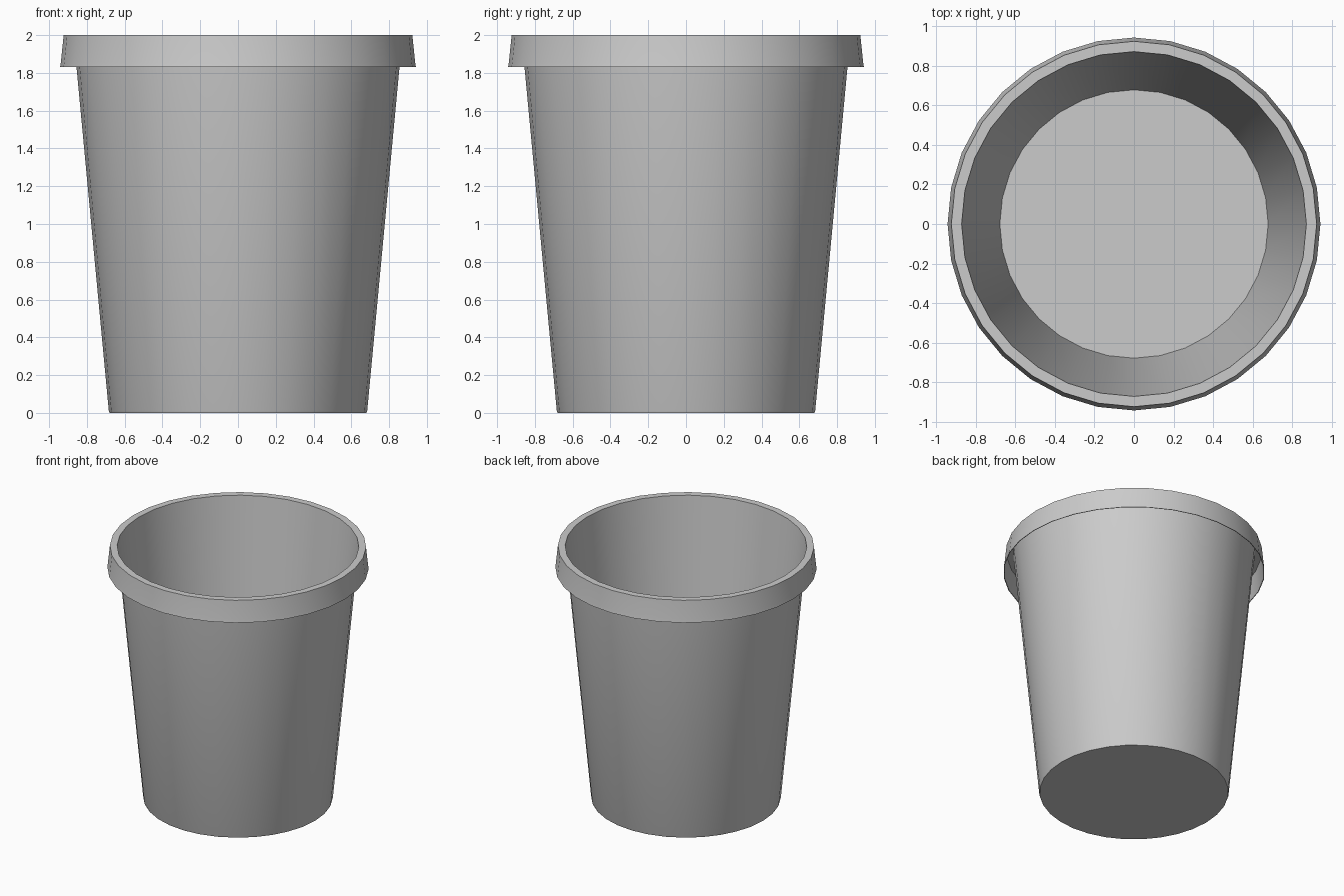
import bpy, bmesh, math

if "Cube" in bpy.data.objects:
    bpy.data.objects.remove(bpy.data.objects["Cube"])

SIDES = 32

# Thin-walled cup profile (radius, height): floor, inner wall, folded-over rim, outer wall, base
profile = [
    (0, 0.008), (0.678, 0.008), (0.871, 2.0),
    (0.923, 2.0), (0.938, 1.855), (0.942, 1.83),
    (0.937, 1.83), (0.933, 1.855), (0.918, 1.994),
    (0.873, 1.994), (0.855, 1.83), (0.684, 0.01), (0.680, 0), (0, 0),
]


def lathe(name, points):
    bm = bmesh.new()
    rings = []
    for r, z in points:
        if r == 0:
            rings.append([bm.verts.new((0, 0, z))] * SIDES)
        else:
            rings.append([bm.verts.new((r * math.cos(2 * math.pi * i / SIDES),
                                        r * math.sin(2 * math.pi * i / SIDES), z))
                          for i in range(SIDES)])
    for a, b in zip(rings, rings[1:]):
        for i in range(SIDES):
            j = (i + 1) % SIDES
            corners = list(dict.fromkeys((a[i], a[j], b[j], b[i])))
            bm.faces.new(corners)
    bmesh.ops.recalc_face_normals(bm, faces=bm.faces)
    mesh = bpy.data.meshes.new(name)
    bm.to_mesh(mesh)
    bm.free()
    obj = bpy.data.objects.new(name, mesh)
    bpy.context.collection.objects.link(obj)
    return obj


# Tapered bucket with a hollow overhanging rim
bucket = lathe("bucket", profile)
bpy.context.view_layer.objects.active = bucket
bucket.select_set(True)
bpy.ops.object.shade_smooth_by_angle(angle=math.radians(35))
